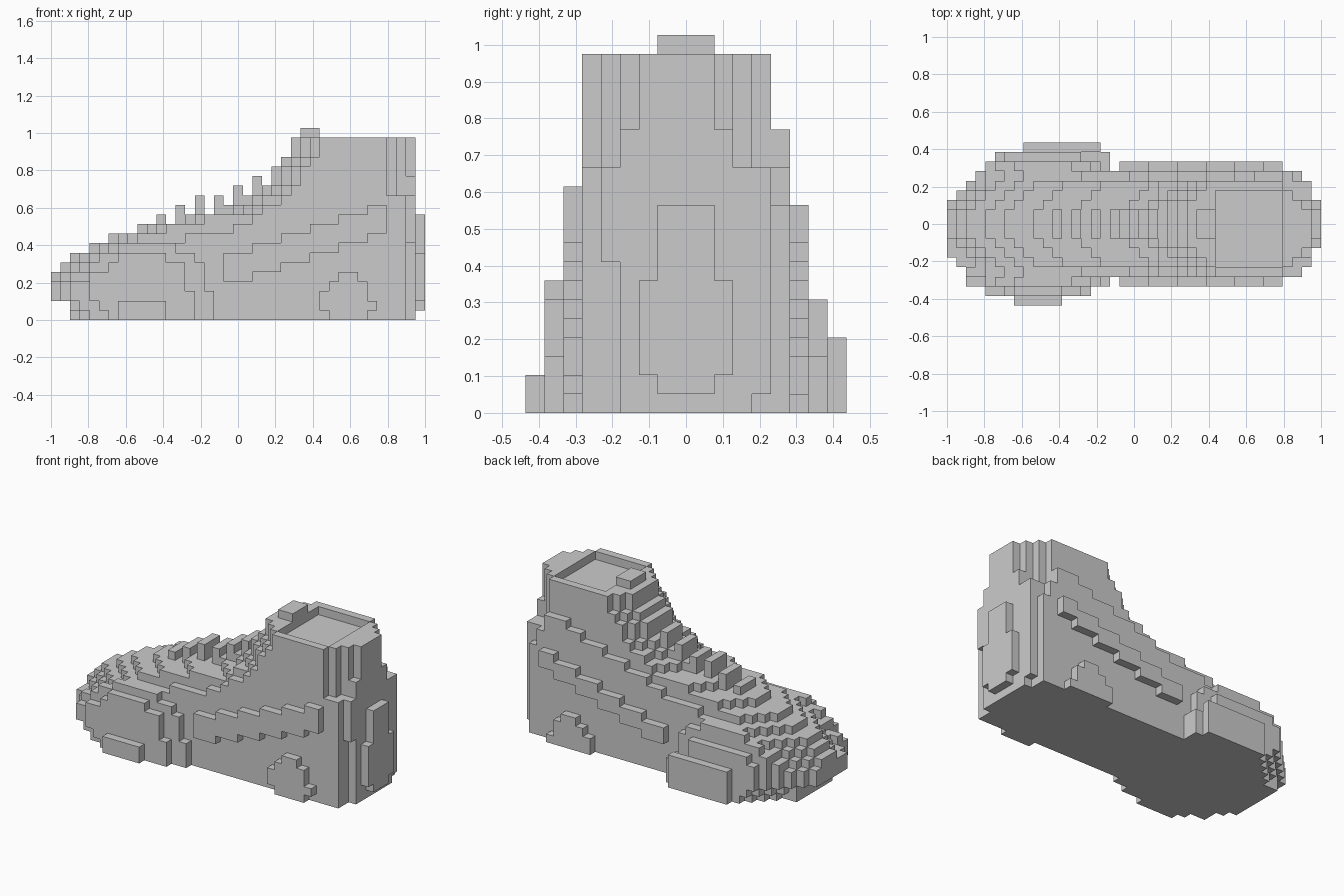
import bpy
import bmesh
from mathutils import Vector

if "Cube" in bpy.data.objects:
    bpy.data.objects.remove(bpy.data.objects["Cube"], do_unlink=True)

# Block grid: length, width and the block edge
LENGTH, WIDTH = 39, 17
MID = WIDTH // 2
EDGE = 2 / LENGTH

grey = bpy.data.materials.new("light_grey")
grey.use_nodes = True
grey.diffuse_color = (0.6, 0.6, 0.6, 1)
grey.node_tree.nodes["Principled BSDF"].inputs["Base Color"].default_value = grey.diffuse_color


def step(profile, i):
    """Height of a stepped profile of (start, height) pairs at block i."""
    height = 0
    for start, value in profile:
        if i >= start:
            height = value
    return height


def box(xs, ys, zs):
    return {(i, j, k) for i in range(*xs) for j in range(*ys) for k in range(*zs)}


# Stepped side profiles: instep ridge, then outward towards the sides
ridge = [(0, 5), (1, 6), (2, 7), (4, 8), (6, 9), (9, 10), (13, 11), (18, 12),
         (20, 13), (22, 14), (23, 16), (24, 17), (25, 19)]
flank = [(2, 5), (4, 6), (6, 7), (8, 8), (14, 9), (19, 10), (21, 11),
         (22, 12), (24, 13), (25, 14), (26, 16), (27, 17), (28, 19)]
toe_side = [(2, 4), (4, 6), (5, 7), (7, 8), (13, 7), (15, 6), (16, 3)]
toe_bulge = [(4, 5), (6, 6), (7, 7), (12, 6), (14, 3)]
left_collar = [(0, 11), (24, 12), (27, 13), (30, 14), (32, 15), (35, 13), (36, 11)]

# Plan outline: first and last block of every lengthwise slice
starts = [7, 4, 2, 2, 1, 0, 0, 0, 0, 0, 0, 1, 2, 3, 4, 5, 8]
ends = [12, 15, 17, 37, 38, 38, 38, 38, 38, 38, 38, 38, 38, 37, 17, 17, 16]


def body_height(i, j):
    d = abs(j - MID)
    if d <= 4:
        # The ridge falls back towards the sides, more so over the toe
        back = max(0, d - 2) if i >= 22 else max(0, d - 1)
        h = max(4, step(ridge, i - back))
    elif d == 5:
        h = step(flank, i)
    elif d == 6:
        h = step(toe_side, i)
    elif d == 7:
        h = min(step(toe_bulge, i), 7 if j < MID else 6)
    else:
        h = 2 if j < MID else 4
    # Collar narrows on one side and rounds off at the heel
    if j == 13:
        h = min(h, step(left_collar, i))
    elif i > 34 and abs(j - 7.5) + i > 38.5:
        h = min(h, 15 if j in (5, 10) else 13)
    return h


def body_base(i, j):
    """Underside: rounded up around the toe and at the heel corners."""
    if i < 2:
        return 2
    if i == 37 and j in (4, 12):
        return 8 if j == 4 else 1
    if 4 <= abs(j - MID) <= 7 and i < 8:
        return max(0, 2 - (i - starts[j]))
    return 0


body = set()
for j in range(WIDTH):
    for i in range(starts[j], ends[j]):
        body |= box((i, i + 1), (j, j + 1), (body_base(i, j), body_height(i, j)))
# Foot opening
body -= box((28, 35), (4, 12), (18, 19))

# Lace bars across the instep
laces = set()
for i, top in zip(range(11, 23, 2), (11, 12, 13, 13, 14, 15)):
    laces |= box((i, i + 1), (7, 10), (step(ridge, i), top))

tongue = box((26, 28), (7, 10), (19, 20))
heel_tab = box((38, 39), (7, 10), (1, 11)) | box((38, 39), (6, 11), (2, 7))


def side_band(j, drop):
    """Plain straight slanted band along one side."""
    cells = set()
    for i in range(18, 35):
        low = 4 + (i - 18) // 3
        cells |= box((i, i + 1), (j, j + 1), (low, low + 3 - drop))
    return cells


def heel_patch(j, drop):
    """Low stepped mound beside the heel."""
    cells = set()
    for i in range(28, 34):
        top = step([(28, 3), (29, 4), (30, 5), (32, 4), (33, 2)], i)
        cells |= box((i, i + 1), (j, j + 1), (int(i in (28, 33)) * (1 - drop), top - drop))
    return cells


parts = {
    "shoe_body": body,
    "lace_bars": laces,
    "tongue": tongue,
    "heel_tab": heel_tab,
    "right_side_band": side_band(2, 0),
    "left_side_band": side_band(14, 1),
    "right_heel_patch": heel_patch(2, 0),
    "left_heel_patch": heel_patch(14, 1),
}
solid = set().union(*parts.values())


def build(name, cells):
    """Mesh the outer faces of a set of blocks."""
    bm = bmesh.new()
    for cell in sorted(cells):
        for axis in range(3):
            for side in (0, 1):
                near = list(cell)
                near[axis] += 2 * side - 1
                if tuple(near) in solid:
                    continue
                u, v = (axis + 1) % 3, (axis + 2) % 3
                corners = []
                for a, b in ((0, 0), (1, 0), (1, 1), (0, 1)):
                    p = Vector(cell)
                    p[axis] += side
                    p[u] += a
                    p[v] += b
                    p -= Vector((LENGTH / 2, WIDTH / 2, 0))
                    corners.append(bm.verts.new(p * EDGE))
                bm.faces.new(corners if side else corners[::-1])
    bmesh.ops.remove_doubles(bm, verts=bm.verts, dist=EDGE / 100)
    mesh = bpy.data.meshes.new(name)
    bm.to_mesh(mesh)
    bm.free()
    mesh.materials.append(grey)
    bpy.context.collection.objects.link(bpy.data.objects.new(name, mesh))


for part_name, part_cells in parts.items():
    build(part_name, part_cells)
